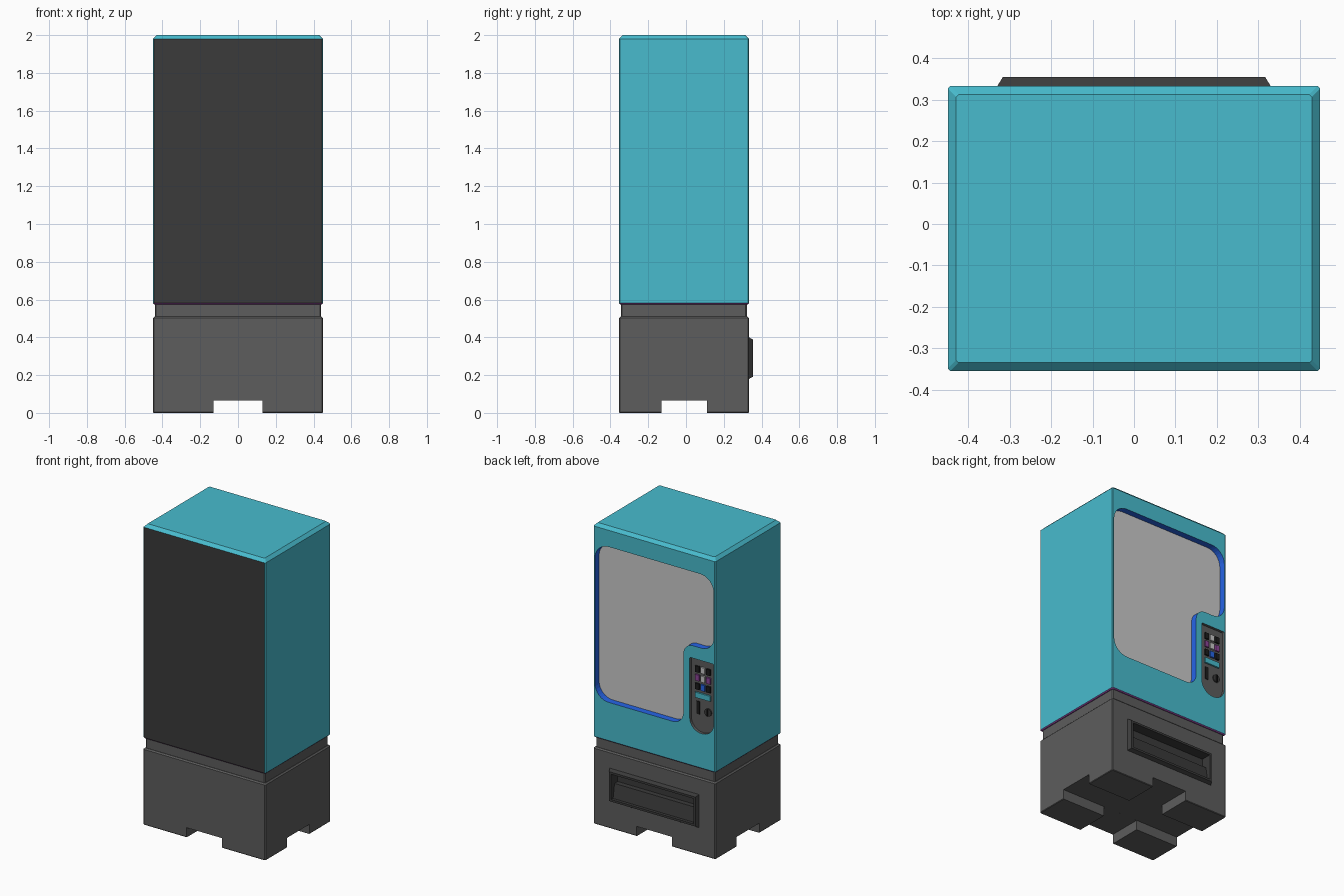
import bpy, bmesh
from math import sin, cos, pi
from mathutils import Vector

cube = bpy.data.objects.get("Cube")
if cube:
    bpy.data.objects.remove(cube, do_unlink=True)


def material(name, r, g, b):
    m = bpy.data.materials.new(name)
    m.use_nodes = True
    m.diffuse_color = (r, g, b, 1)
    m.node_tree.nodes["Principled BSDF"].inputs["Base Color"].default_value = (r, g, b, 1)
    return m


CYAN = material("cyan paint", .065, .5, .615)
DARK = material("dark grey", .043, .043, .043)
GREY = material("base grey", .11, .11, .11)
BLUE = material("blue trim", .02, .13, .8)
PURPLE = material("purple trim", .27, .06, .32)
GLASS = material("light grey glass", .59, .59, .59)
BLACK = material("black", .012, .012, .012)


def loft(name, loops, mats, rule=None, ring=False):
    """Bridge equal loops into a solid, or into a ring without caps."""
    bm = bmesh.new()
    rows = [[bm.verts.new(p) for p in loop] for loop in loops]
    pairs = list(zip(rows, rows[1:]))
    if ring:
        pairs.append((rows[-1], rows[0]))
    else:
        bm.faces.new(rows[0])
        bm.faces.new(rows[-1])
    for a, b in pairs:
        for i in range(len(a)):
            j = (i + 1) % len(a)
            bm.faces.new((a[i], a[j], b[j], b[i]))
    bmesh.ops.recalc_face_normals(bm, faces=bm.faces[:])
    if rule:
        for f in bm.faces:
            f.material_index = rule(f.normal)
    me = bpy.data.meshes.new(name)
    bm.to_mesh(me)
    bm.free()
    for m in mats:
        me.materials.append(m)
    ob = bpy.data.objects.new(name, me)
    bpy.context.collection.objects.link(ob)
    return ob


def rect(u0, u1, v0, v1, c=0):
    """Rectangle outline, with chamfered corners if c is given."""
    if not c:
        return [(u0, v0), (u1, v0), (u1, v1), (u0, v1)]
    return [(u0 + c, v0), (u1 - c, v0), (u1, v0 + c), (u1, v1 - c),
            (u1 - c, v1), (u0 + c, v1), (u0, v1 - c), (u0, v0 + c)]


def flat(outline, z):
    return [(x, y, z) for x, y in outline]


def upright(outline, y):
    return [(x, y, z) for x, z in outline]


def rounded(points, radii, steps=8):
    out = []
    for i, (p, r) in enumerate(zip(points, radii)):
        p = Vector(p)
        u = (Vector(points[i - 1]) - p).normalized()
        v = (Vector(points[(i + 1) % len(points)]) - p).normalized()
        c = p + r * (u + v)
        for k in range(steps + 1):
            t = k / steps * pi / 2
            out.append(tuple(c - r * (v * cos(t) + u * sin(t))))
    return out


def tower(name, z_insets, mats, rule=None, margin=0, c=.006):
    """Stack of rectangles on the cabinet footprint."""
    loops = []
    for z, i in z_insets:
        i += margin
        loops.append(flat(rect(-.45 + i, .45 - i, -.355 + i, .333 - i, c), z))
    return loft(name, loops, mats, rule)


def box(name, x, y, z, mat):
    return loft(name, [flat(rect(*x, *y), h) for h in z], [mat])


def cut(ob, cutters):
    for c in cutters:
        m = ob.modifiers.new("cut", "BOOLEAN")
        m.operation = "DIFFERENCE"
        m.solver = "EXACT"
        m.object = c
        c.hide_render = True
    bpy.context.view_layer.update()
    ev = ob.evaluated_get(bpy.context.evaluated_depsgraph_get())
    me = bpy.data.meshes.new_from_object(ev)
    ob.modifiers.clear()
    ob.data = me
    for c in cutters:
        bpy.data.objects.remove(c, do_unlink=True)


# Upper cabinet: cyan, dark rear sheet, purple underside
SHELL = [CYAN, DARK, PURPLE, BLUE, GLASS, GREY]
shell = tower("cabinet_shell", [(.575, .006), (.581, 0), (1.98, 0), (2, .02)], SHELL,
              lambda n: 1 if n.y < -.95 else 2 if n.z < -.5 else 0)

# Display window and keypad recesses
R, L = -.437, .437
window = rounded([(L, .835), (-.214, .835), (-.214, 1.378), (R, 1.378), (R, 1.87), (L, 1.87)],
                 [.1, .08, .07, .09, .1, .1])
window_cut = loft("window_cutter", [upright(window, .29), upright(window, .4)], SHELL,
                  lambda n: 4 if n.y < -.9 else 3)
pad = rounded([(-.26, 1.295), (R, 1.295), (R, .81), (-.26, .81)], [.008, .008, .085, .085])
pad_cut = loft("keypad_cutter", [upright(pad, .315), upright(pad, .4)], SHELL, lambda n: 5)
cut(shell, [window_cut, pad_cut])

# Keypad buttons, small screen, coin slot and knob
rows = [(1.225, (BLACK, GLASS, BLACK)), (1.168, (PURPLE, GLASS, PURPLE)), (1.11, (BLACK, BLUE, BLACK))]
for r, (z, mats) in enumerate(rows):
    for c, mat in enumerate(mats):
        x = -.308 - .041 * c
        box(f"button_{r}_{c}", (x - .015, x + .015), (.31, .326), (z - .02, z + .02), mat)
box("keypad_screen", (-.405, -.293), (.31, .326), (1.035, 1.07), CYAN)
box("coin_slot", (-.322, -.3), (.31, .319), (.925, 1.01), BLACK)
disc = [(-.385 + .026 * cos(k * pi / 8), .955 + .026 * sin(k * pi / 8)) for k in range(16)]
loft("knob", [upright(disc, .31), upright(disc, .322)], [DARK])
box("knob_grip", (-.389, -.381), (.31, .33), (.932, .978), BLACK)

# Neck and base with crossing channels between the feet
tower("neck", [(.5, 0), (.578, 0)], [GREY], margin=.011)
base = tower("base", [(0, .003), (.004, 0), (.502, 0), (.51, .008)], [GREY, DARK])
bin_hole = rect(-.303, .303, .206, .374)
cut(base, [
    box("channel_cutter_y", (-.13, .13), (-.5, .5), (-.1, .065), GREY),
    box("channel_cutter_x", (-.6, .6), (-.13, .11), (-.1, .0651), GREY),
    loft("bin_cutter", [upright(bin_hole, .285), upright(bin_hole, .4)], [GREY, DARK], lambda n: 1),
])

# Delivery bin: tapered frame and tilted flap
loft("bin_frame", [upright(rect(-.33, .33, .18, .4), .33),
                   upright(rect(-.33, .33, .18, .4), .334),
                   upright(rect(-.317, .317, .192, .388), .355),
                   upright(rect(-.303, .303, .206, .374), .355),
                   upright(bin_hole, .33)], [DARK], ring=True)
flap = [(.286, .206), (.335, .206), (.32, .3), (.286, .3)]
loft("bin_flap", [[(x, y, z) for y, z in flap] for x in (-.302, .302)], [DARK])
